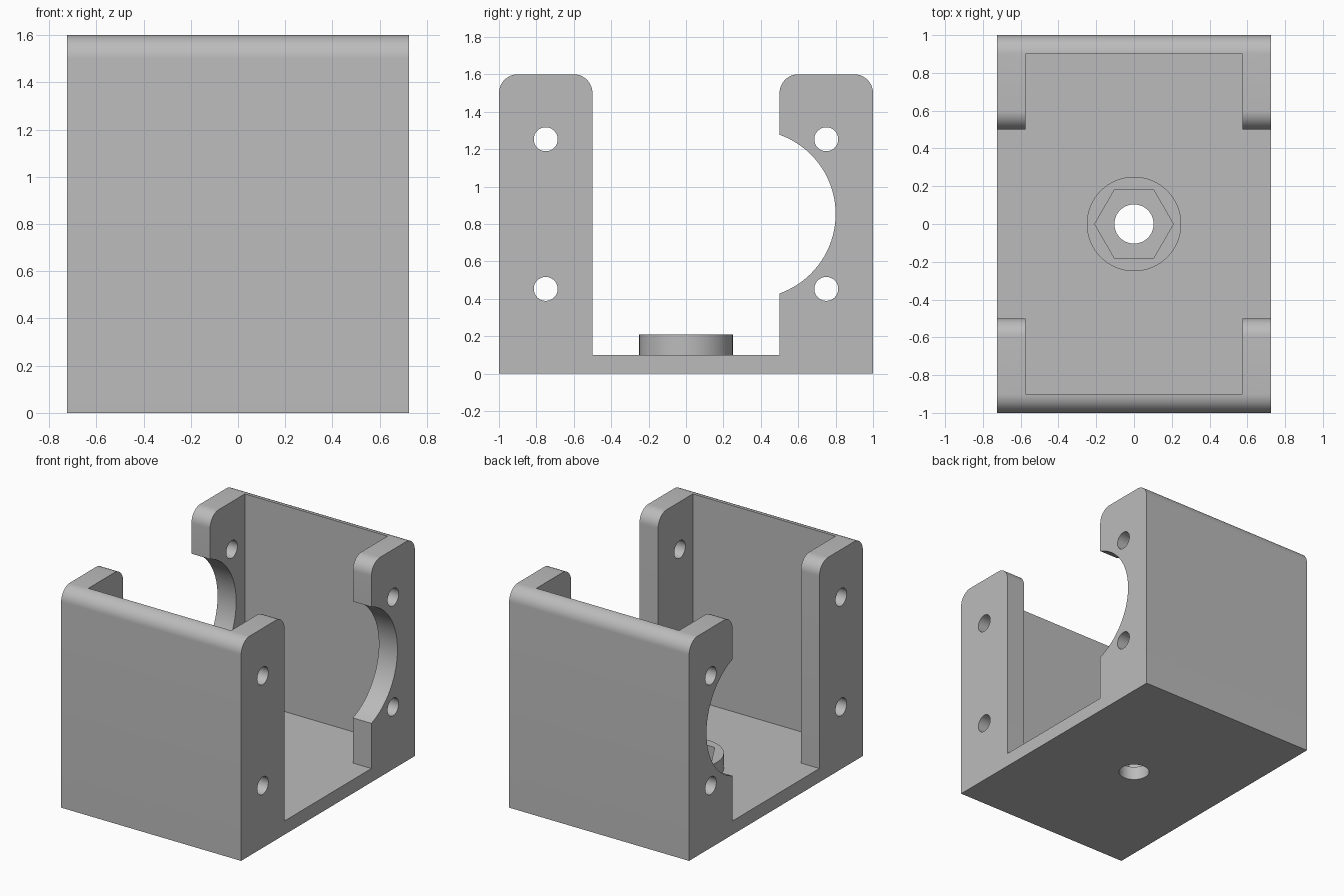
import bpy, bmesh
from math import sin, cos, pi, radians

cube = bpy.data.objects.get("Cube")
if cube:
    bpy.data.objects.remove(cube, do_unlink=True)

grey = bpy.data.materials.new("plain_grey")
grey.use_nodes = True
GREY = (0.5, 0.5, 0.5, 1)
grey.diffuse_color = GREY
grey.node_tree.nodes["Principled BSDF"].inputs["Base Color"].default_value = GREY

HALF_X, INNER_X = 0.725, 0.575
WALL_Y, INNER_Y, LIP_Y = 1.0, 0.9, 0.5
FLOOR, TOP, ROUND = 0.1, 1.6, 0.1


def prism(name, outline, axis, low, high):
    """Extrude a closed outline along x or z."""
    bm = bmesh.new()
    place = (lambda a, b: (low, a, b)) if axis == "x" else (lambda a, b: (a, b, low))
    face = bm.faces.new([bm.verts.new(place(a, b)) for a, b in outline])
    moved = bmesh.ops.extrude_face_region(bm, geom=[face])["geom"]
    step = (high - low, 0, 0) if axis == "x" else (0, 0, high - low)
    bmesh.ops.translate(bm, vec=step, verts=[g for g in moved if isinstance(g, bmesh.types.BMVert)])
    bmesh.ops.recalc_face_normals(bm, faces=bm.faces)
    mesh = bpy.data.meshes.new(name)
    bm.to_mesh(mesh)
    bm.free()
    mesh.materials.append(grey)
    obj = bpy.data.objects.new(name, mesh)
    bpy.context.collection.objects.link(obj)
    return obj


def arc(cx, cy, r, start, end, steps):
    turn = [radians(start + (end - start) * i / steps) for i in range(steps + 1)]
    return [(cx + r * cos(t), cy + r * sin(t)) for t in turn]


def circle(cx, cy, r, sides):
    return arc(cx, cy, r, 0, 360, sides)[:-1]


def combine(target, tool, operation):
    """Apply a boolean and discard the tool."""
    tool.hide_render = True
    mod = target.modifiers.new("cut", "BOOLEAN")
    mod.operation, mod.solver, mod.object = operation, "EXACT", tool
    bpy.ops.object.select_all(action="DESELECT")
    target.select_set(True)
    bpy.context.view_layer.objects.active = target
    bpy.ops.object.modifier_apply(modifier=mod.name)
    bpy.data.objects.remove(tool, do_unlink=True)


# U-shaped body with rounded tops, extruded across the width
centre_z = TOP - ROUND
back_half = ([(WALL_Y, 0)]
             + arc(WALL_Y - ROUND, centre_z, ROUND, 0, 90, 12)
             + arc(LIP_Y + ROUND, centre_z, ROUND, 90, 180, 12)
             + [(LIP_Y, FLOOR)])
front_half = [(-y, z) for y, z in reversed(back_half)]
body = prism("bracket_body", back_half + front_half, "x", -HALF_X, HALF_X)

# Hollow between the side flanges
hollow = [(-INNER_X, -INNER_Y), (INNER_X, -INNER_Y), (INNER_X, INNER_Y), (-INNER_X, INNER_Y)]
combine(body, prism("hollow_cutter", hollow, "z", FLOOR, 2), "DIFFERENCE")

# Round clearance in the back flanges
combine(body, prism("arc_cutter", circle(0.35, 0.853, 0.45, 96), "x", -1, 1), "DIFFERENCE")

# Screw holes through all four flanges
for y in (-0.75, 0.75):
    for z in (0.453, 1.253):
        combine(body, prism("screw_cutter", circle(y, z, 0.064, 32), "x", -1, 1), "DIFFERENCE")

# Floor boss with hexagonal nut pocket and through hole
combine(body, prism("boss", circle(0, 0, 0.25, 64), "z", 0.05, 0.21), "UNION")
combine(body, prism("nut_cutter", circle(0, 0, 0.208, 6), "z", FLOOR, 0.5), "DIFFERENCE")
combine(body, prism("bolt_cutter", circle(0, 0, 0.104, 48), "z", -0.5, 0.5), "DIFFERENCE")

body.select_set(True)
bpy.context.view_layer.objects.active = body
bpy.ops.object.shade_smooth_by_angle(angle=radians(30))
